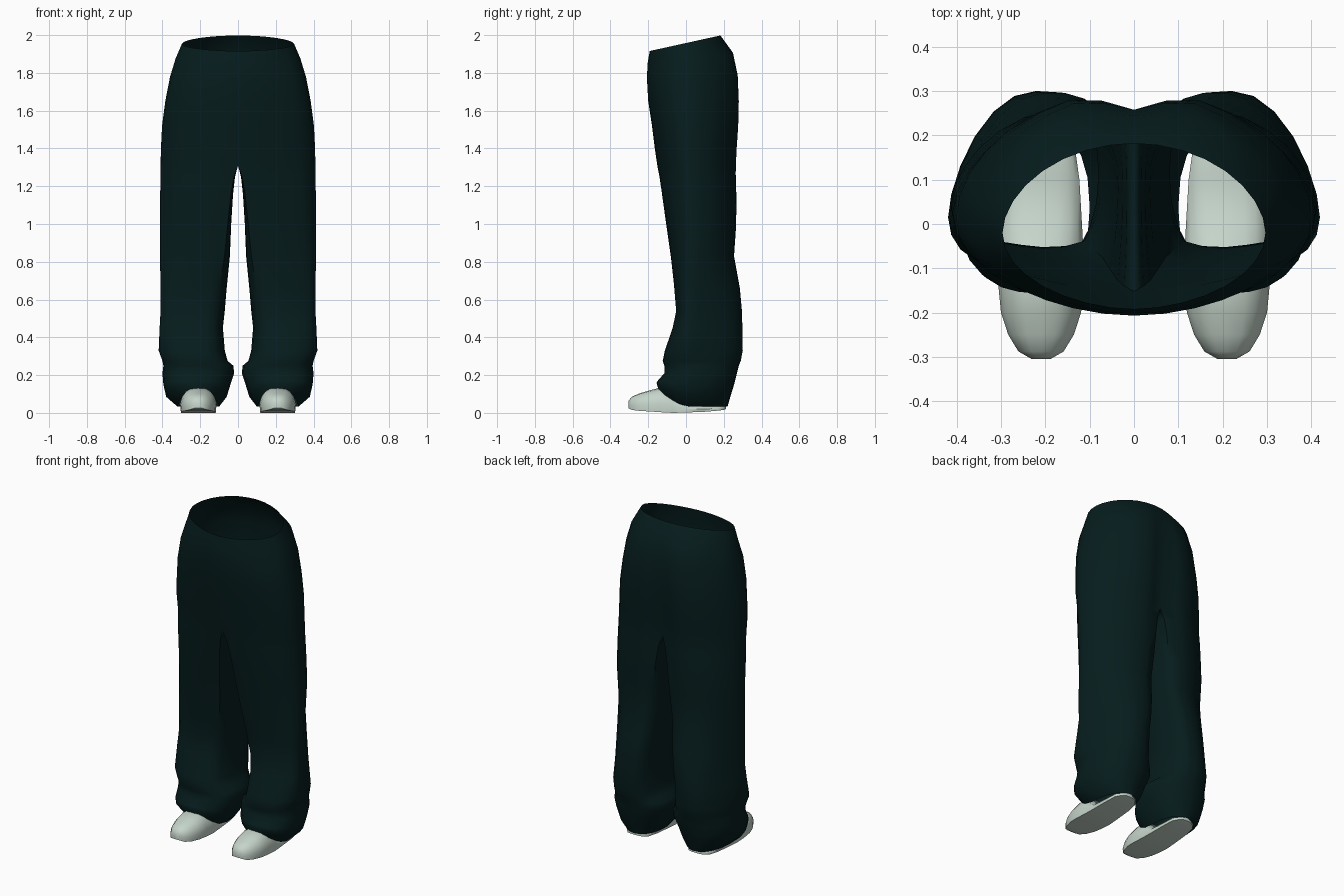
import bpy, bmesh
from math import cos, sin, pi, radians

cube = bpy.data.objects.get("Cube")
if cube:
    bpy.data.objects.remove(cube, do_unlink=True)


def material(name, colour, rough):
    m = bpy.data.materials.new(name)
    m.use_nodes = True
    m.diffuse_color = colour
    shader = m.node_tree.nodes["Principled BSDF"]
    shader.inputs["Base Color"].default_value = colour
    shader.inputs["Roughness"].default_value = rough
    return m


def finish(name, bm, mat, angle):
    """Turn a half model into a mirrored, smooth shaded object."""
    bmesh.ops.recalc_face_normals(bm, faces=bm.faces)
    mesh = bpy.data.meshes.new(name)
    bm.to_mesh(mesh)
    bm.free()
    mesh.materials.append(mat)
    obj = bpy.data.objects.new(name, mesh)
    bpy.context.collection.objects.link(obj)
    mirror = obj.modifiers.new("mirror", 'MIRROR')
    mirror.use_clip = True
    mirror.merge_threshold = 0.0005
    bpy.ops.object.select_all(action='DESELECT')
    obj.select_set(True)
    bpy.context.view_layer.objects.active = obj
    bpy.ops.object.shade_smooth_by_angle(angle=radians(angle))


def power(v, e):
    return (1 if v >= 0 else -1) * abs(v) ** e


def bridge(bm, a, b, closed):
    n = len(a)
    for i in range(n if closed else n - 1):
        j = (i + 1) % n
        bm.faces.new((a[i], a[j], b[j], b[i]))


cloth = material("dark teal cloth", (0.002, 0.0118, 0.0123, 1), 0.8)
leather = material("pale grey green leather", (0.56, 0.66, 0.59, 1), 0.6)

OUTER, INNER = 16, 5      # segments round the outside, points along the inseam


def section(xi, xo, yf, yb, d, cleft, turn, bulge):
    """Leg outline: d = 0 is a rounded tube, d = 1 is half of the hips.
    turn pushes the outer side forward, bulge sets how full its corners are."""
    cx, cy, rx, ry = (xi + xo) / 2, (yf + yb) / 2, (xo - xi) / 2, (yb - yf) / 2
    pts = []
    for k in range(OUTER + 1 + INNER):
        if k <= OUTER:
            u = 2 * k / OUTER - 1
            a, h = u * radians(125), u * pi / 2
            side = power(cos(h), 2 / bulge)
            flat = (xi + 2 * rx * side,
                    cy + ry * power(sin(h), 2 / bulge) - turn * side ** 3)
        else:
            u = (k - OUTER) / (INNER + 1)
            a = radians(125 + 110 * u)
            flat = (xi, yb + (yf - yb) * u)
        e = 2 / bulge if cos(a) > 0 else 0.87
        side = power(cos(a), e)
        tube = (cx + rx * side, cy + ry * power(sin(a), e) - turn * max(0, side) ** 2)
        x, y = (t + (f - t) * d for t, f in zip(tube, flat))
        # centre seam sinks in at the back
        if y > cy:
            y -= cleft * max(0, 1 - x / 0.12) * (y - cy) / ry
        pts.append((x, y))
    return pts


# Leg from hem to crotch:
# z, inner x, outer x, front y, back y, hips blend, turn, corner bulge, front lift
leg_rings = [
    (0.033, 0.10, 0.32, -0.145, 0.22, 0, 0.02, 2.2, 0.09),
    (0.085, 0.06, 0.38, -0.156, 0.235, 0, 0.03, 2.2, 0.07),
    (0.15, 0.04, 0.395, -0.15, 0.255, 0, 0.03, 2.2, 0.02),
    (0.21, 0.02, 0.40, -0.115, 0.27, 0, 0.03, 2.2, 0),
    (0.25, 0.025, 0.395, -0.115, 0.28, 0, 0.04, 2.1, 0),
    (0.275, 0.055, 0.40, -0.125, 0.292, 0.1, 0.05, 2, 0),
    (0.33, 0.07, 0.42, -0.115, 0.305, 0.2, 0.08, 1.8, 0),
    (0.45, 0.08, 0.415, -0.075, 0.305, 0.3, 0.1, 1.65, 0),
    (0.54, 0.07, 0.41, -0.057, 0.303, 0.35, 0.1, 1.65, 0),
    (0.66, 0.06, 0.41, -0.068, 0.292, 0.45, 0.09, 1.7, 0),
    (0.83, 0.043, 0.413, -0.086, 0.26, 0.6, 0.055, 1.8, 0),
    (1.0, 0.036, 0.413, -0.11, 0.272, 0.75, 0.04, 1.95, 0),
    (1.16, 0.026, 0.412, -0.132, 0.277, 0.85, 0.04, 1.95, 0),
    (1.25, 0.016, 0.41, -0.143, 0.28, 0.92, 0.04, 1.95, 0),
    (1.31, 0, 0.41, -0.152, 0.283, 1, 0.04, 1.95, 0),
]
# Hips above the crotch: z, outer x, front y, back y, cleft, turn, bulge, tilt
hip_rings = [
    (1.40, 0.408, -0.165, 0.288, 0.055, 0.045, 2, 0),
    (1.52, 0.402, -0.18, 0.297, 0.05, 0.045, 2, 0),
    (1.65, 0.385, -0.2, 0.301, 0.045, 0.045, 2, 0),
    (1.78, 0.36, -0.207, 0.293, 0.035, 0.04, 2, 0.03),
    (1.88, 0.33, -0.203, 0.262, 0.018, 0.025, 1.95, 0.12),
    (1.957, 0.297, -0.192, 0.182, 0, 0.015, 1.9, 0.22),
]

bm = bmesh.new()
previous = None
for z, xi, xo, yf, yb, d, turn, bulge, lift in leg_rings:
    ring = [bm.verts.new((x, y, z + lift * max(0, -y / 0.15) ** 1.3))
            for x, y in section(xi, xo, yf, yb, d, 0.055 * d, turn, bulge)]
    if previous:
        bridge(bm, previous, ring, True)
    previous = ring
previous = previous[:OUTER + 1]
for z, xo, yf, yb, cleft, turn, bulge, tilt in hip_rings:
    mid = (yf + yb) / 2
    outline = section(0, xo, yf, yb, 1, cleft, turn, bulge)[:OUTER + 1]
    ring = [bm.verts.new((x, y, z + tilt * (y - mid))) for x, y in outline]
    bridge(bm, previous, ring, False)
    previous = ring
finish("trousers", bm, cloth, 60)

# Shoes: y, half width, sole z, top z from toe to heel
shoe_rings = [
    (-0.305, 0.022, 0.025, 0.062),
    (-0.288, 0.053, 0.016, 0.085),
    (-0.25, 0.077, 0.011, 0.102),
    (-0.2, 0.094, 0.008, 0.117),
    (-0.14, 0.1, 0.004, 0.133),
    (-0.07, 0.1, 0, 0.12),
    (0, 0.096, 0.002, 0.05),
    (0.1, 0.09, 0.006, 0.045),
    (0.17, 0.08, 0.012, 0.045),
    (0.2, 0.055, 0.016, 0.042),
    (0.212, 0.025, 0.02, 0.04),
]
bm = bmesh.new()
previous = None
for y, w, low, high in shoe_rings:
    ring = []
    for k in range(11):
        a = pi * k / 10
        edge = k in (0, 10)
        rise = 0 if edge else sin(a) ** 0.85
        across = power(cos(a), 0.75) * (0.92 if edge else 1)
        ring.append(bm.verts.new((0.21 + w * across, y, low + (high - low) * rise)))
    if previous:
        bridge(bm, previous, ring, True)
    else:
        bm.faces.new(ring)
    previous = ring
bm.faces.new(previous)
finish("shoes", bm, leather, 50)
